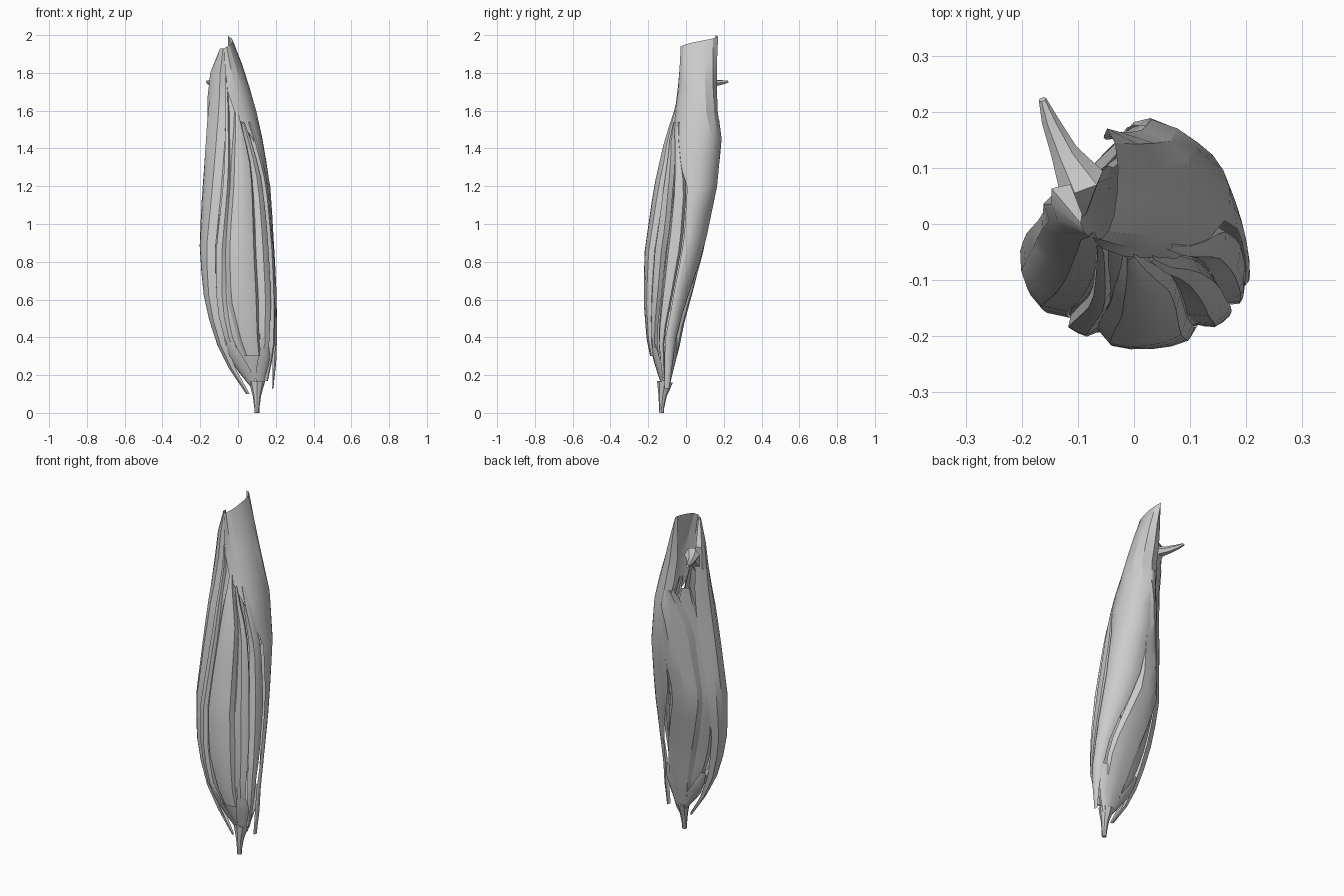
import bpy, bmesh, math
from mathutils import Vector

old = bpy.data.objects.get("Cube")
if old:
    bpy.data.objects.remove(old)

grey = bpy.data.materials.new("pale grey")
grey.use_nodes = True
grey.diffuse_color = (0.6, 0.6, 0.6, 1)
grey.node_tree.nodes["Principled BSDF"].inputs["Base Color"].default_value = (0.6, 0.6, 0.6, 1)

# Bud outline: height, x range, y range
OUTLINE = [
    (0.1, 0.04, 0.18, -0.15, -0.06), (0.2, -0.03, 0.195, -0.17, -0.055),
    (0.4, -0.13, 0.2, -0.21, -0.03), (0.6, -0.18, 0.2, -0.225, 0.02),
    (0.85, -0.205, 0.19, -0.22, 0.09), (1.2, -0.19, 0.165, -0.17, 0.16),
    (1.45, -0.18, 0.125, -0.115, 0.185), (1.6, -0.17, 0.095, -0.065, 0.165),
    (1.8, -0.15, 0.04, -0.04, 0.158), (1.92, -0.11, 0, -0.035, 0.165),
    (2.0, -0.1, -0.03, -0.03, 0.17)]


def sample(table, z):
    """Linear lookup of the columns after the first one."""
    for a, b in zip(table, table[1:]):
        if z <= b[0]:
            t = max(0, (z - a[0]) / (b[0] - a[0]))
            return [p + (q - p) * t for p, q in zip(a[1:], b[1:])]
    return table[-1][1:]


def on_bud(z, degrees, scale):
    """Point on the leaning bud: fuller back left, flattened back right."""
    x0, x1, y0, y1 = sample(OUTLINE, z)
    cx, cy = (x0 + x1) / 2, (y0 + y1) / 2
    a = math.radians(degrees)
    c, s = math.cos(a), math.sin(a)
    if c > 0 and s > 0:
        scale *= 1 + 0.32 * c * s
    x = cx + c * (x1 - x0) / 2 * scale
    y = cy + s * (y1 - y0) / 2 * scale
    limit = 0.175 + 0.04 * min(1, max(0, (z - 1.5) / 0.3))
    over = max(0, y - x - limit * scale) * 0.45
    return Vector((x + over, y - over, z))


def finish(name, bm, angle=24):
    mesh = bpy.data.meshes.new(name)
    bmesh.ops.recalc_face_normals(bm, faces=bm.faces)
    bm.to_mesh(mesh)
    bm.free()
    mesh.materials.append(grey)
    ob = bpy.data.objects.new(name, mesh)
    bpy.context.collection.objects.link(ob)
    bpy.ops.object.select_all(action="DESELECT")
    ob.select_set(True)
    bpy.context.view_layer.objects.active = ob
    bpy.ops.object.shade_smooth_by_angle(angle=math.radians(angle))
    return ob


def grid(bm, rows, closed=False):
    rows = [[bm.verts.new(p) for p in row] for row in rows]
    for low, high in zip(rows, rows[1:]):
        n = len(low)
        for i in range(n if closed else n - 1):
            j = (i + 1) % n
            bm.faces.new((low[i], low[j], high[j], high[i]))


def petal(name, edges, scale=1.0, curl=0.16, slant=0.0, root=0.0, steps=14, cols=6):
    """Sheet between two edges (height, start angle, end angle), rims folded inward.
    root draws the foot in towards the stem, slant cuts the top at an angle."""
    bottom, top = edges[0][0], edges[-1][0]
    rows = []
    for r in range(steps + 1):
        z = bottom + (top - bottom) * r / steps
        a, b = sample(edges, z)
        size = scale * (1 - root * max(0, 1 - (z - bottom) / 0.2) ** 1.5)
        row = []
        for c in range(cols + 1):
            t = c / cols
            p = on_bud(z, a + (b - a) * t, size - curl * abs(2 * t - 1) ** 5)
            p.z -= slant * (1 - t) * (r / steps) ** 6
            row.append(p)
        rows.append(row)
    bm = bmesh.new()
    grid(bm, rows)
    return finish(name, bm)


def tube(name, path, sides=6):
    """Tapered tube along (x, y, z, radius) points."""
    pts = [Vector(p[:3]) for p in path]
    axis = (pts[-1] - pts[0]).normalized()
    u = axis.orthogonal().normalized()
    v = axis.cross(u)
    turns = [math.tau * i / sides for i in range(sides)]
    bm = bmesh.new()
    grid(bm, [[p + (u * math.cos(a) + v * math.sin(a)) * q[3] for a in turns]
              for p, q in zip(pts, path)], closed=True)
    bmesh.ops.holes_fill(bm, edges=bm.edges)
    return finish(name, bm)


# Outer petals
petal("tall_left_petal", [(0.13, -8, 22), (0.3, 2, 40), (0.55, 14, 48), (0.9, 16, 74),
                          (1.2, 4, 80), (1.45, -40, 84), (1.6, -80, 90), (1.8, -100, 95),
                          (2.0, -105, 88)], curl=0.04, slant=0.07, cols=8)
petal("right_petal", [(0.1, 190, 215), (0.25, 162, 212), (0.5, 152, 217), (0.9, 150, 228),
                      (1.3, 152, 244), (1.6, 150, 258), (1.8, 160, 262), (1.93, 215, 250)])
petal("front_right_petal", [(0.17, 205, 245), (0.3, 222, 244), (0.5, 217, 242), (0.9, 230, 252),
                            (1.3, 246, 262), (1.75, 258, 268)], 0.95, root=0.5, cols=4)
petal("front_petal", [(0.3, 258, 300), (0.6, 245, 308), (1.0, 252, 308),
                      (1.35, 264, 308), (1.6, 280, 288)])
petal("front_left_petal", [(0.17, 280, 325), (0.35, 304, 330), (0.6, 310, 343), (1.0, 310, 340),
                           (1.3, 308, 328), (1.54, 296, 302)], 0.97, root=0.5, cols=4)
petal("left_petal", [(0.17, 335, 360), (0.35, 338, 362), (0.6, 344, 375), (0.9, 342, 376),
                     (1.2, 335, 364), (1.54, 312, 320)], 0.98, root=0.3, cols=5)
petal("back_petal", [(0.16, 20, 150), (0.3, 45, 110), (0.5, 46, 115), (0.9, 73, 140),
                     (1.3, 55, 142), (1.45, 45, 120), (1.55, 62, 85)], 0.99, root=0.5)

# Inner petals seen through the gaps
petal("inner_front_petal", [(0.18, 240, 300), (0.45, 205, 330), (0.9, 205, 345),
                            (1.3, 230, 330), (1.7, 260, 280)], 0.84, 0.1, root=0.5)
petal("inner_back_petal", [(0.18, 80, 130), (0.5, 60, 160), (0.9, 60, 180),
                           (1.3, 75, 175), (1.55, 110, 140)], 0.82, 0.1, root=0.5)

# Stem flaring into a cup of pointed sepals
tube("stem", [(0.1, -0.13, 0, 0.013), (0.1, -0.129, 0.03, 0.014), (0.1, -0.124, 0.09, 0.022),
              (0.1, -0.117, 0.13, 0.033), (0.1, -0.112, 0.165, 0.042)], 8)
for i, middle in enumerate((45, 135, 232, 315)):
    petal(f"sepal_{i + 1}", [(0.13, middle - 45, middle + 45), (0.2, middle - 35, middle + 35),
                             (0.4, middle - 6, middle + 6)], 0.92, 0.02, root=0.6,
          steps=6, cols=4)

# Curled tip sticking out at the back
tube("curled_tip", [(-0.1, 0.02, 1.62, 0.02), (-0.105, 0.045, 1.7, 0.038),
                    (-0.095, 0.08, 1.75, 0.042), (-0.125, 0.13, 1.745, 0.024),
                    (-0.15, 0.185, 1.75, 0.015), (-0.163, 0.222, 1.755, 0.007)], 6)
